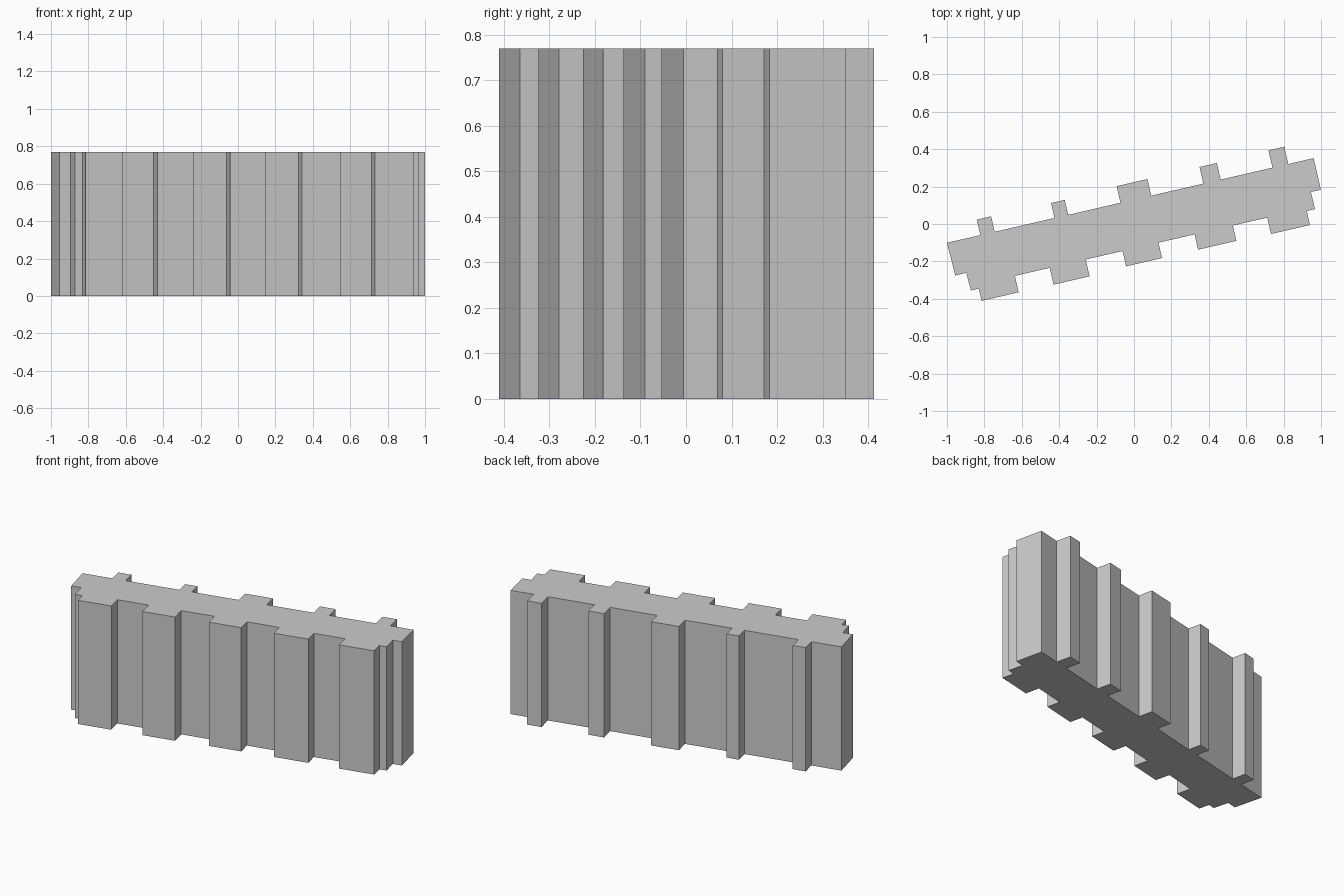
import bpy
import bmesh
from math import radians
from mathutils import Matrix

cube = bpy.data.objects.get("Cube")
if cube:
    bpy.data.objects.remove(cube, do_unlink=True)

HEIGHT = 0.77
WALL = 0.127      # half depth of the main block
TURN = radians(13)

# Projections as (start, end, depth from the long axis)
front_bays = [(-0.886, -0.683, 0.217), (-0.492, -0.294, 0.219), (-0.092, 0.105, 0.211),
              (0.303, 0.513, 0.211), (0.702, 0.915, 0.217)]
back_piers = [(-0.814, -0.735, 0.212), (-0.407, -0.332, 0.209), (-0.045, 0.124, 0.218),
              (0.41, 0.505, 0.218), (0.789, 0.876, 0.222)]


def steps(parts, side):
    """Crenellated wall line, left to right, on one side of the long axis."""
    line = []
    for a, b, depth in parts:
        line += [(a, side * WALL), (a, side * depth), (b, side * depth), (b, side * WALL)]
    return line


# Stepped corners at both ends of the front
left_end = [(-0.997, WALL), (-0.993, -0.053), (-0.932, -0.053), (-0.93, -0.15), (-0.887, -0.15)]
right_end = [(0.916, -0.14), (0.961, -0.14), (0.96, -0.046), (1.015, -0.046), (1.015, WALL)]

front_line = steps(front_bays, -1)[1:-1]
back_line = steps(back_piers, 1)[::-1]
outline = left_end + front_line + right_end + back_line

# Extrude the floor plan into a block and turn it
bm = bmesh.new()
floor = bm.faces.new([bm.verts.new((u, v, 0)) for u, v in outline])
grown = bmesh.ops.extrude_face_region(bm, geom=[floor], use_keep_orig=True)
top = [e for e in grown["geom"] if isinstance(e, bmesh.types.BMVert)]
bmesh.ops.translate(bm, verts=top, vec=(0, 0, HEIGHT))
bmesh.ops.rotate(bm, verts=bm.verts, cent=(0, 0, 0), matrix=Matrix.Rotation(TURN, 3, "Z"))
bmesh.ops.recalc_face_normals(bm, faces=bm.faces)

mesh = bpy.data.meshes.new("building_block")
bm.to_mesh(mesh)
bm.free()
block = bpy.data.objects.new("building_block", mesh)
bpy.context.collection.objects.link(block)

# Plain grey finish
grey = bpy.data.materials.new("plain_grey")
grey.use_nodes = True
colour = (0.6, 0.6, 0.6, 1)
grey.diffuse_color = colour
grey.node_tree.nodes["Principled BSDF"].inputs["Base Color"].default_value = colour
mesh.materials.append(grey)
